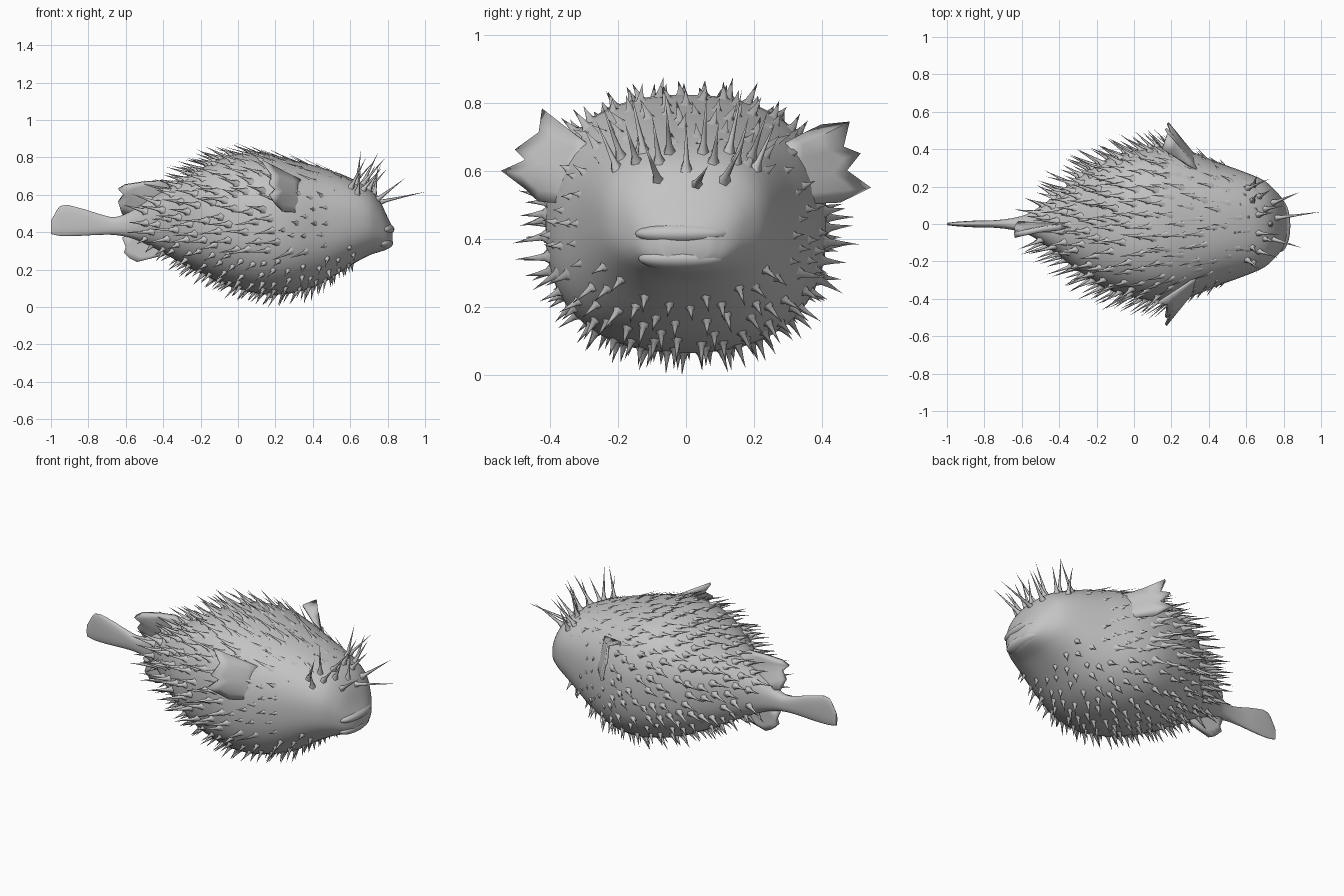
import bpy, bmesh, math, random
from mathutils import Vector

random.seed(7)
if "Cube" in bpy.data.objects:
    bpy.data.objects.remove(bpy.data.objects["Cube"])

skin = bpy.data.materials.new("pale_grey")
skin.use_nodes = True
GREY = (0.55, 0.55, 0.55, 1)
skin.diffuse_color = GREY
skin.node_tree.nodes["Principled BSDF"].inputs["Base Color"].default_value = GREY


def finish(bm, name, angle=60):
    bmesh.ops.recalc_face_normals(bm, faces=bm.faces)
    mesh = bpy.data.meshes.new(name)
    bm.to_mesh(mesh)
    bm.free()
    mesh.materials.append(skin)
    ob = bpy.data.objects.new(name, mesh)
    bpy.context.collection.objects.link(ob)
    bpy.ops.object.select_all(action='DESELECT')
    ob.select_set(True)
    bpy.context.view_layer.objects.active = ob
    bpy.ops.object.shade_smooth_by_angle(angle=math.radians(angle))
    return ob


# Body profile: x, half width, bottom z, top z, from tail tip to snout
PROFILE = [
    (-1.0, .006, .39, .46), (-.95, .012, .38, .54), (-.85, .018, .38, .53),
    (-.75, .02, .385, .50), (-.66, .03, .385, .48), (-.58, .05, .37, .51),
    (-.5, .095, .34, .56), (-.4, .17, .29, .62), (-.3, .25, .23, .68),
    (-.2, .32, .18, .74), (-.1, .365, .13, .79), (0, .395, .095, .82),
    (.15, .415, .065, .82), (.3, .39, .075, .785), (.45, .33, .125, .745),
    (.6, .275, .22, .69), (.7, .23, .275, .635), (.76, .175, .295, .565),
    (.8, .125, .31, .48), (.825, .07, .335, .43)]


def section(x):
    """Smooth interpolation of the profile at x."""
    i = max(k for k in range(len(PROFILE) - 1) if PROFILE[k][0] <= x or k == 0)

    def slope(k, c):
        a, b = PROFILE[max(k - 1, 0)], PROFILE[min(k + 1, len(PROFILE) - 1)]
        return (b[c] - a[c]) / (b[0] - a[0])
    p, q = PROFILE[i], PROFILE[i + 1]
    h = q[0] - p[0]
    t = (x - p[0]) / h
    s = t * t * (3 - 2 * t)
    return [p[c] + (q[c] - p[c]) * s + h * t * (1 - t) *
            ((1 - t) * slope(i, c) - t * slope(i + 1, c)) for c in (1, 2, 3)]


def surface(x, a):
    """Point on the rounded-square body section at angle a."""
    w, lo, hi = section(x)

    def power(v):
        return math.copysign(abs(v) ** .83, v)
    return Vector((x, w * power(math.cos(a)),
                   (lo + hi) / 2 + (hi - lo) / 2 * power(math.sin(a))))


def normal(x, a):
    """Outward skin normal."""
    e = .005
    du = surface(x + e, a) - surface(x - e, a)
    dv = surface(x, a + e) - surface(x, a - e)
    return du.cross(dv).normalized()


# Body with tail, lofted through the sections
SIDES = 48
xs = []
for p, q in zip(PROFILE, PROFILE[1:]):
    xs += [p[0] + (q[0] - p[0]) * k / 3 for k in range(3)]
xs.append(PROFILE[-1][0])
bm = bmesh.new()
rings = [[bm.verts.new(surface(x, (k + .5) * math.tau / SIDES)) for k in range(SIDES)]
         for x in xs]
for r, s in zip(rings, rings[1:]):
    for k in range(SIDES):
        n = (k + 1) % SIDES
        bm.faces.new((r[k], r[n], s[n], s[k]))
bm.faces.new(rings[0])
bm.faces.new(rings[-1])
finish(bm, "body")


def spine(bm, base, n, direction, length, radius):
    """Thorn with a low webbed foot in the skin, narrowing to a swept point."""
    tip = bm.verts.new(base + direction * length)
    side = n.cross(Vector((1, 0, 0)))
    side = (side if side.length > .1 else Vector((0, 1, 0))).normalized()
    up = n.cross(side).normalized()
    loops = []
    for along, size, sink in ((0, 1, .005), (.14, .5, 0), (.5, .25, 0)):
        c = base - n * sink + direction * length * along
        loops.append([bm.verts.new(c + (side * math.cos(t) + up * math.sin(t)) * radius * size)
                      for t in (k * math.tau / 5 for k in range(5))])
    for k in range(5):
        j = (k + 1) % 5
        for low, high in zip(loops, loops[1:]):
            bm.faces.new((low[k], low[j], high[j], high[k]))
        bm.faces.new((loops[-1][k], loops[-1][j], tip))


# Spines scattered evenly over the body, swept backward
bm = bmesh.new()
placed = []
for _ in range(6000):
    x, a = random.uniform(-.5, .72), random.uniform(0, math.tau)
    p = surface(x, a)
    if any((p - o).length_squared < .058 ** 2 for o in placed):
        continue
    n = normal(x, a)
    if n.dot(p - Vector((x, 0, .43))) < 0:
        n = -n
    top, belly = n.z > .55, n.z < -.4
    if x > .5 and not top and not (belly and x < .62):
        continue
    placed.append(p)
    length, lift, sweep, radius = .125, .6, .75, .025
    if belly:
        length, lift, sweep, radius = .066, .8, .45, .02
    elif top:
        length, lift, sweep = .12, .36, .9
    elif x > .24 and p.z > .3:
        length, lift, radius = .045, .6, .018
    if x > .5:
        length *= .75
    d = n * lift + Vector((-sweep, 0, 0))
    d += Vector([random.uniform(-.13, .13) for _ in range(3)])
    spine(bm, p, n, d.normalized(), length * random.uniform(.8, 1.25), radius)
finish(bm, "spines", 100)

# Long upright quills across the brow
bm = bmesh.new()
for i in range(13):
    t = i / 6 - 1
    x = .73 - .09 * abs(t) - .05 * (i % 2)
    base = surface(x, math.pi / 2 - t * .85)
    d = Vector((.1 + .3 * (i % 3), .35 * t, .8)).normalized()
    spine(bm, base, Vector((.4, .3 * t, .85)).normalized(), d, .15 + .04 * (i % 2), .02)
front_base = Vector((.75, .03, .56))
reach = Vector((1.0, .065, .615)) - front_base
spine(bm, front_base, Vector((.8, 0, .6)), reach.normalized(), reach.length, .022)
for y in (-.08, .11):
    d = Vector((.8, y * 3, .62)).normalized()
    spine(bm, Vector((.74, y, .57)), Vector((.8, 0, .6)), d, .2, .022)
finish(bm, "brow_quills", 100)


def fin(name, root, tips, thick):
    """Fan of rays between a root line and a scalloped outer edge."""
    bm = bmesh.new()
    rows = []
    for i, tip in enumerate(tips):
        t = i / (len(tips) - 1)
        start = Vector(root[0]).lerp(Vector(root[1]), t)
        rows.append([bm.verts.new(start.lerp(Vector(tip), k / 4)) for k in range(5)])
    for r, s in zip(rows, rows[1:]):
        for k in range(4):
            bm.faces.new((r[k], r[k + 1], s[k + 1], s[k]))
    ob = finish(bm, name)
    mod = ob.modifiers.new("thickness", 'SOLIDIFY')
    mod.thickness = thick
    mod.offset = 0


# Pectoral fins sweep outward and back from both flanks
PECTORALS = {
    "left": (1, [(.15, .4, .73), (.18, .48, .74), (.2, .46, .67), (.17, .51, .65),
                 (.21, .47, .6), (.18, .54, .55), (.23, .45, .51)]),
    "right": (-1, [(.13, .42, .78), (.18, .43, .71), (.17, .5, .66), (.2, .47, .63),
                   (.17, .54, .6), (.2, .47, .55), (.24, .43, .51)])}
for label, (m, outline) in PECTORALS.items():
    fin(label + "_pectoral_fin", [(.33, m * .29, .68), (.37, m * .32, .5)],
        [(x, m * y, z) for x, y, z in outline], .014)

# Dorsal and anal fins near the tail
fin("dorsal_fin", [(-.34, 0, .62), (-.56, 0, .49)],
    [(-.4, -.02, .675), (-.5, -.03, .67), (-.6, -.05, .655), (-.64, -.06, .63),
     (-.61, -.04, .6), (-.64, -.03, .56), (-.62, 0, .5)], .03)
fin("anal_fin", [(-.36, 0, .32), (-.56, 0, .4)],
    [(-.42, 0, .27), (-.48, 0, .255), (-.54, 0, .24), (-.58, 0, .26),
     (-.61, 0, .29), (-.6, 0, .32), (-.62, 0, .37)], .03)

# Lips
for name, centre, size in (("upper_lip", (.782, -.01, .415), (.054, .14, .034)),
                           ("lower_lip", (.775, -.01, .342), (.054, .13, .036))):
    bm = bmesh.new()
    bmesh.ops.create_uvsphere(bm, u_segments=24, v_segments=14, radius=1)
    for v in bm.verts:
        v.co = Vector([c + a * s for c, a, s in zip(centre, v.co, size)])
    finish(bm, name)
